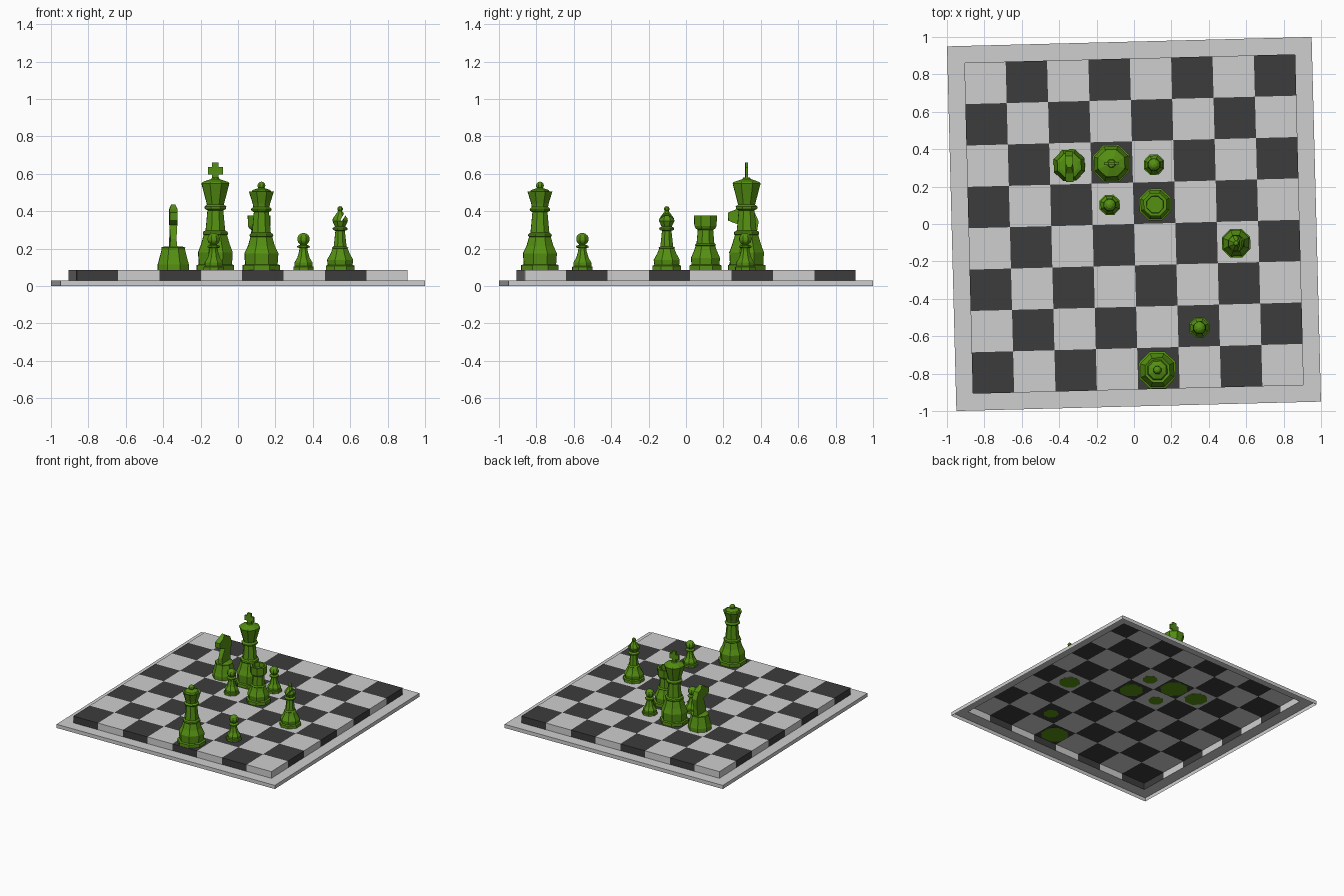
import bpy, bmesh, math
from mathutils import Matrix

if "Cube" in bpy.data.objects:
    bpy.data.objects.remove(bpy.data.objects["Cube"])

TURN = math.radians(1.47)      # the whole board is turned slightly
HALF, TILE_TOP, FRAME_TOP = 0.885, 0.085, 0.03
SQ = HALF / 4


def material(name, rgb):
    m = bpy.data.materials.new(name)
    m.diffuse_color = (*rgb, 1)
    m.use_nodes = True
    m.node_tree.nodes["Principled BSDF"].inputs["Base Color"].default_value = m.diffuse_color
    return m


LIGHT = material("light_grey", (0.62, 0.62, 0.62))
DARK = material("dark_grey", (0.045, 0.045, 0.045))
GREEN = material("green", (0.09, 0.28, 0.006))


def finish(bm, name, mats, loc=(0, 0)):
    mesh = bpy.data.meshes.new(name)
    bm.to_mesh(mesh)
    bm.free()
    ob = bpy.data.objects.new(name, mesh)
    bpy.context.collection.objects.link(ob)
    for m in mats:
        mesh.materials.append(m)
    ob.location = (*loc, 0)
    ob.rotation_euler.z = TURN
    return ob


def lathe(bm, profile, sides=8, cap=True):
    """Turned shape; radii are measured to the middle of the flats."""
    rings = []
    for r, z in profile:
        r /= math.cos(math.pi / sides)
        rings.append([bm.verts.new((r * math.cos((k + 0.5) * 2 * math.pi / sides),
                                    r * math.sin((k + 0.5) * 2 * math.pi / sides), z))
                      for k in range(sides)])
    for a, b in zip(rings, rings[1:]):
        for k in range(sides):
            n = (k + 1) % sides
            bm.faces.new((a[k], a[n], b[n], b[k]))
    if cap:
        bm.faces.new(rings[0][::-1])
        bm.faces.new(rings[-1])


def ball(r, z, start=-60, steps=6):
    """Profile points of a small ball."""
    out = []
    for i in range(steps + 1):
        a = math.radians(start + (86 - start) * i / steps)
        out.append((r * math.cos(a), z + r * math.sin(a)))
    return out


def box(bm, size, loc, rot=None):
    m = Matrix.Translation(loc) @ (rot or Matrix()) @ Matrix.Diagonal((*size, 1))
    bmesh.ops.create_cube(bm, size=1, matrix=m)


# Frame: outer wall and flat rim, open underneath
bm = bmesh.new()
lathe(bm, [(0.975, 0), (0.975, FRAME_TOP), (HALF, FRAME_TOP)], 4, cap=False)
finish(bm, "board_frame", [LIGHT])

# Checkered top with a skirt, open underneath
bm = bmesh.new()
bmesh.ops.create_grid(bm, x_segments=8, y_segments=8, size=HALF,
                      matrix=Matrix.Translation((0, 0, TILE_TOP)))
rim = [e for e in bm.edges if e.is_boundary]
ext = bmesh.ops.extrude_edge_only(bm, edges=rim)
for v in ext["geom"]:
    if isinstance(v, bmesh.types.BMVert):
        v.co.z = FRAME_TOP
bmesh.ops.recalc_face_normals(bm, faces=bm.faces)
for f in bm.faces:
    c = f.calc_center_median()
    i, j = (min(7, max(0, math.floor((v + HALF) / SQ))) for v in (c.x, c.y))
    f.material_index = 1 if (i + j) % 2 == 0 else 0
finish(bm, "board_squares", [LIGHT, DARK])

Z0 = TILE_TOP - 0.001          # piece undersides

# Pawns
PAWN = [(0.054, Z0), (0.054, 0.102), (0.047, 0.106), (0.048, 0.125), (0.033, 0.15),
        (0.023, 0.185), (0.021, 0.203), (0.034, 0.206), (0.033, 0.214),
        (0.018, 0.22)] + ball(0.033, 0.251)
for n, loc in enumerate([(0.107, 0.317), (-0.13, 0.102), (0.35, -0.554)]):
    bm = bmesh.new()
    lathe(bm, PAWN)
    finish(bm, f"pawn_{n + 1}", [GREEN], loc)

# Rook with a hollow top
bm = bmesh.new()
lathe(bm, [(0.085, Z0), (0.085, 0.11), (0.074, 0.115), (0.077, 0.15), (0.06, 0.19),
           (0.052, 0.215), (0.056, 0.22), (0.047, 0.228), (0.041, 0.3), (0.052, 0.308),
           (0.059, 0.322), (0.061, 0.378), (0.045, 0.378), (0.043, 0.345)])
finish(bm, "rook", [GREEN], (0.113, 0.104))

# Bishop with a slanted slot in the head
bm = bmesh.new()
lathe(bm, [(0.076, Z0), (0.076, 0.108), (0.066, 0.113), (0.069, 0.14), (0.05, 0.175),
           (0.04, 0.2), (0.044, 0.204), (0.034, 0.212), (0.025, 0.295), (0.038, 0.3),
           (0.04, 0.31), (0.027, 0.318), (0.033, 0.33), (0.041, 0.348), (0.038, 0.362),
           (0.011, 0.4)] + ball(0.015, 0.412, -50, 4))
bishop = finish(bm, "bishop", [GREEN], (0.546, -0.103))
bm = bmesh.new()
box(bm, (0.012, 0.12, 0.07), (0.023, 0, 0.38), Matrix.Rotation(math.radians(30), 4, 'Y'))
slot = finish(bm, "slot_cutter", [GREEN], (0.546, -0.103))
slot.hide_render = True
slot.hide_set(True)
cut = bishop.modifiers.new("slot", 'BOOLEAN')
cut.operation, cut.object, cut.solver = 'DIFFERENCE', slot, 'EXACT'

# Queen with a flared, hollow crown and a ball
bm = bmesh.new()
lathe(bm, [(0.099, Z0), (0.099, 0.111), (0.086, 0.116), (0.09, 0.175), (0.071, 0.215),
           (0.058, 0.262), (0.063, 0.268), (0.061, 0.278), (0.05, 0.285), (0.04, 0.395),
           (0.052, 0.402), (0.055, 0.412), (0.043, 0.422), (0.046, 0.44), (0.066, 0.505),
           (0.053, 0.5), (0.047, 0.513), (0.012, 0.525)] + ball(0.021, 0.537, -50, 5))
finish(bm, "queen", [GREEN], (0.125, -0.781))

# King with a cross on top
bm = bmesh.new()
lathe(bm, [(0.099, Z0), (0.099, 0.111), (0.088, 0.116), (0.092, 0.18), (0.077, 0.22),
           (0.062, 0.272), (0.067, 0.278), (0.065, 0.29), (0.052, 0.297), (0.042, 0.405),
           (0.056, 0.412), (0.058, 0.425), (0.045, 0.435), (0.05, 0.455), (0.074, 0.548),
           (0.068, 0.556), (0.022, 0.572), (0.018, 0.58)])
box(bm, (0.034, 0.014, 0.09), (0, 0, 0.615))
box(bm, (0.08, 0.0139, 0.04), (0, 0, 0.616))
finish(bm, "king", [GREEN], (-0.121, 0.324))

# Knight: turned base and a flat horse head facing the front
bm = bmesh.new()
lathe(bm, [(0.083, Z0), (0.083, 0.115), (0.077, 0.135), (0.062, 0.195), (0.064, 0.206),
           (0.045, 0.212)])
HEAD = [(-0.055, 0.205), (-0.052, 0.25), (-0.02, 0.325), (-0.06, 0.338), (-0.088, 0.35),
        (-0.09, 0.392), (-0.045, 0.41), (-0.012, 0.437), (0.012, 0.415), (0.05, 0.4),
        (0.074, 0.345), (0.062, 0.27), (0.058, 0.205)]
side = bm.faces.new([bm.verts.new((-0.021, y, z)) for y, z in HEAD])
ext = bmesh.ops.extrude_face_region(bm, geom=[side], use_keep_orig=True)
bmesh.ops.translate(bm, vec=(0.042, 0, 0),
                    verts=[g for g in ext["geom"] if isinstance(g, bmesh.types.BMVert)])
for v in bm.verts:             # narrow the ears and the neck root
    if v.co.z > 0.43:
        v.co.x *= 0.5
    elif 0.24 < v.co.z < 0.28:
        v.co.x *= 0.75
bmesh.ops.recalc_face_normals(bm, faces=bm.faces)
finish(bm, "knight", [GREEN], (-0.346, 0.314))
